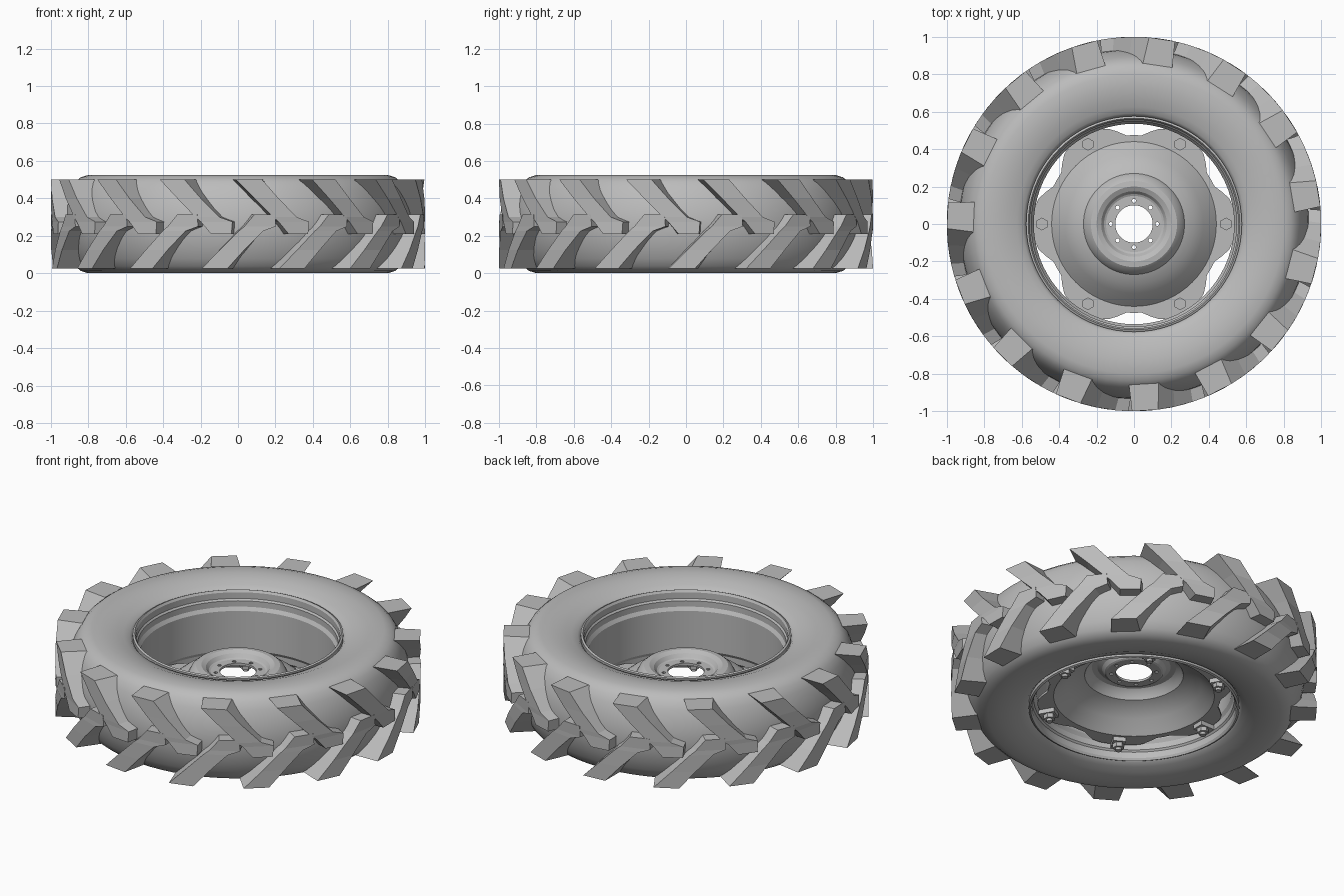
import bpy, bmesh, math
from math import sin, cos, pi, radians
from mathutils import Matrix, Vector

old = bpy.data.objects.get("Cube")
if old:
    bpy.data.objects.remove(old, do_unlink=True)

MID = 0.2625          # half the wheel width
LUGS = 15

grey = bpy.data.materials.new("plain_grey")
grey.use_nodes = True
grey.diffuse_color = (0.5, 0.5, 0.5, 1)
grey.node_tree.nodes["Principled BSDF"].inputs["Base Color"].default_value = (0.5, 0.5, 0.5, 1)


def finish(name, bm, angle=30):
    """Turn a bmesh into a shaded object."""
    bmesh.ops.recalc_face_normals(bm, faces=bm.faces[:])
    mesh = bpy.data.meshes.new(name)
    bm.to_mesh(mesh)
    bm.free()
    mesh.materials.append(grey)
    ob = bpy.data.objects.new(name, mesh)
    bpy.context.collection.objects.link(ob)
    bpy.ops.object.select_all(action='DESELECT')
    bpy.context.view_layer.objects.active = ob
    ob.select_set(True)
    if angle:
        bpy.ops.object.shade_smooth_by_angle(angle=radians(angle))
    return ob


def lathe(name, profile, segs, angle=30, edge=None):
    """Revolve a closed (r, z) loop; a radius of None follows edge(angle)."""
    bm = bmesh.new()
    rings = []
    for i in range(segs):
        a = 2 * pi * i / segs
        ring = []
        for r, z in profile:
            r = edge(a) if r is None else r
            ring.append(bm.verts.new((r * cos(a), r * sin(a), z)))
        rings.append(ring)
    n = len(profile)
    for i in range(segs):
        p, q = rings[i], rings[(i + 1) % segs]
        for j in range(n):
            k = (j + 1) % n
            bm.faces.new((p[j], q[j], q[k], p[k]))
    return finish(name, bm, angle)


def mirrored(half):
    """Complete an upper half profile, given as (r, height above middle)."""
    return [(r, MID + h) for r, h in half] + [(r, MID - h) for r, h in reversed(half) if h > 0]


# Tyre carcass
lathe("tyre", mirrored([
    (0.57, 0.19), (0.578, 0.212), (0.592, 0.228), (0.625, 0.238), (0.66, 0.252),
    (0.73, 0.2625), (0.80, 0.2625), (0.84, 0.25), (0.87, 0.225), (0.893, 0.185),
    (0.915, 0.13), (0.93, 0.065), (0.935, 0)]), 72, 40)

# Rim with stepped bead seats
lathe("rim", mirrored([
    (0.535, 0), (0.535, 0.12), (0.548, 0.14), (0.548, 0.175), (0.557, 0.185),
    (0.557, 0.222), (0.565, 0.235), (0.576, 0.23), (0.576, 0.17), (0.56, 0.12),
    (0.545, 0.1)])[:11] + [(r, 2 * MID - z) for r, z in reversed(mirrored([
        (0.535, 0.12), (0.548, 0.14), (0.548, 0.175), (0.557, 0.185), (0.557, 0.222),
        (0.565, 0.235), (0.576, 0.23), (0.576, 0.17), (0.56, 0.12), (0.545, 0.1)])[:10])], 72)

# Tread lugs: (height, left angle, right angle) from shoulder to nose
LUG = [(0.50, -0.43, -0.29), (0.40, -0.33, -0.20), (0.30, -0.23, -0.10),
       (0.275, -0.20, -0.03), (0.21, -0.145, -0.035)]


def tread_row(name, shift, flip):
    bm = bmesh.new()
    for i in range(LUGS):
        turn = 2 * pi * i / LUGS + shift - pi / 2
        sections = []
        for z, left, right in LUG:
            corners = [(0.86, left - 0.02), (1.0, left), (1.0, right), (0.86, right + 0.025)]
            zz = 2 * MID - z if flip else z
            sections.append([bm.verts.new((r * cos(turn + a), r * sin(turn + a), zz))
                             for r, a in corners])
        for p, q in zip(sections, sections[1:]):
            for j in range(4):
                k = (j + 1) % 4
                bm.faces.new((p[j], p[k], q[k], q[j]))
        bm.faces.new(sections[0])
        bm.faces.new(sections[-1])
    return finish(name, bm, 0)


tread_row("upper_tread_lugs", 0, False)
tread_row("lower_tread_lugs", -0.185, True)


# Dished wheel disc with six tabs reaching the rim
def tab_edge(a):
    d = abs((math.degrees(a) + 30) % 60 - 30)
    t = min(max((d - 13) / 12, 0), 1)
    return 0.537 - 0.062 * t


top = [(None, 0.125), (0.44, 0.125), (0.425, 0.14), (0.37, 0.195), (0.32, 0.235), (0.27, 0.255),
       (0.255, 0.285), (0.23, 0.305), (0.20, 0.308), (0.175, 0.295), (0.16, 0.275),
       (0.15, 0.27), (0.10, 0.27)]
disc = lathe("wheel_disc", top + [(r, z - 0.014) for r, z in reversed(top)], 72, 25, tab_edge)

# Stud holes around the centre bore
bm = bmesh.new()
for i in range(8):
    a = i * pi / 4
    bmesh.ops.create_cone(bm, cap_ends=True, segments=10, radius1=0.011, radius2=0.011, depth=0.1,
                          matrix=Matrix.Translation((0.124 * cos(a), 0.124 * sin(a), 0.265)))
cutter = finish("hole_cutter", bm, 0)
cutter.hide_render = True
cut = disc.modifiers.new("stud_holes", 'BOOLEAN')
cut.operation = 'DIFFERENCE'
cut.solver = 'EXACT'
cut.object = cutter
bpy.context.view_layer.objects.active = disc
bpy.ops.object.modifier_apply(modifier=cut.name)
bpy.data.objects.remove(cutter, do_unlink=True)

# Rim brackets, bolt heads, nuts and studs
brackets, bolts = bmesh.new(), bmesh.new()
for i in range(6):
    spin = Matrix.Rotation(i * pi / 3, 4, 'Z')
    box = spin @ Matrix.Translation((0.498, 0, 0.098)) @ Matrix.Diagonal((0.09, 0.07, 0.026, 1))
    bmesh.ops.create_cube(brackets, size=1, matrix=box)
    for sides, radius, z, depth in ((6, 0.034, 0.134, 0.022), (6, 0.032, 0.073, 0.026),
                                    (12, 0.017, 0.055, 0.02)):
        bmesh.ops.create_cone(bolts, cap_ends=True, segments=sides, radius1=radius, radius2=radius,
                              depth=depth, matrix=spin @ Matrix.Translation((0.492, 0, z)))
finish("rim_brackets", brackets, 0)
finish("bolts", bolts, 0)
